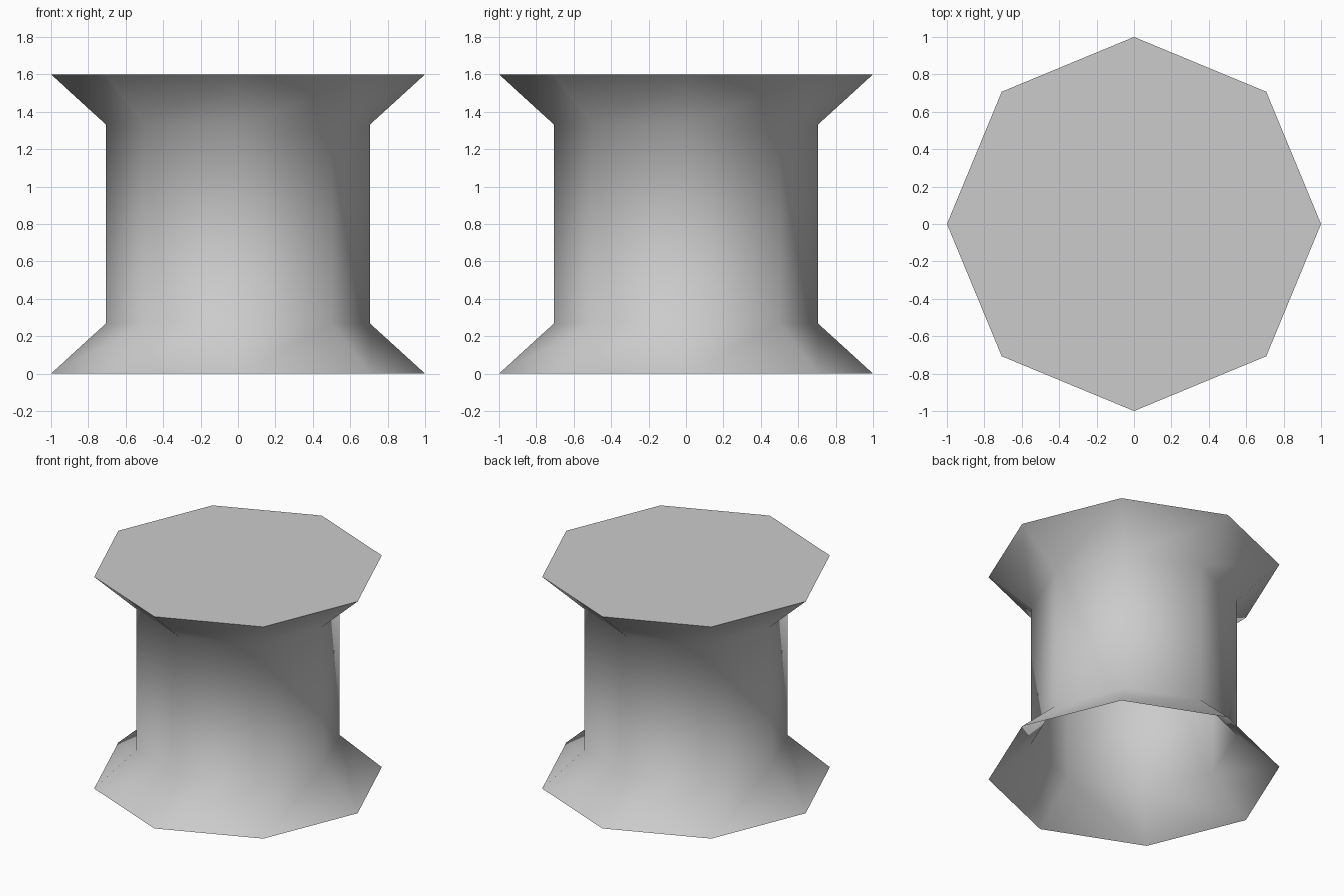
import bpy, bmesh
from math import cos, sin, tau

cube = bpy.data.objects.get("Cube")
if cube:
    bpy.data.objects.remove(cube, do_unlink=True)

SIDES = 8
HEIGHT = 1.6
FLARE = 0.267
WAIST = 0.707

grey = bpy.data.materials.new("light_grey")
grey.use_nodes = True
grey.diffuse_color = (0.6, 0.6, 0.6, 1)
grey.node_tree.nodes["Principled BSDF"].inputs["Base Color"].default_value = (0.6, 0.6, 0.6, 1)


def ring(bm, radius, z):
    return [bm.verts.new((radius * cos(tau * i / SIDES), radius * sin(tau * i / SIDES), z))
            for i in range(SIDES)]


def finish(bm, name, smooth):
    for face in bm.faces:
        face.smooth = smooth
    mesh = bpy.data.meshes.new(name)
    bm.to_mesh(mesh)
    bm.free()
    mesh.materials.append(grey)
    bpy.context.collection.objects.link(bpy.data.objects.new(name, mesh))


# Flared octagonal wall, smooth all over and open underneath
bm = bmesh.new()
profile = [(1, 0), (WAIST, FLARE), (WAIST, HEIGHT - FLARE), (1, HEIGHT)]
rings = [ring(bm, r, z) for r, z in profile]
for low, high in zip(rings, rings[1:]):
    for i in range(SIDES):
        j = (i + 1) % SIDES
        bm.faces.new((low[i], low[j], high[j], high[i]))
finish(bm, "flared_wall", True)

# Flat lid with a crisp rim
bm = bmesh.new()
bm.faces.new(ring(bm, 1, HEIGHT))
finish(bm, "top_lid", False)
